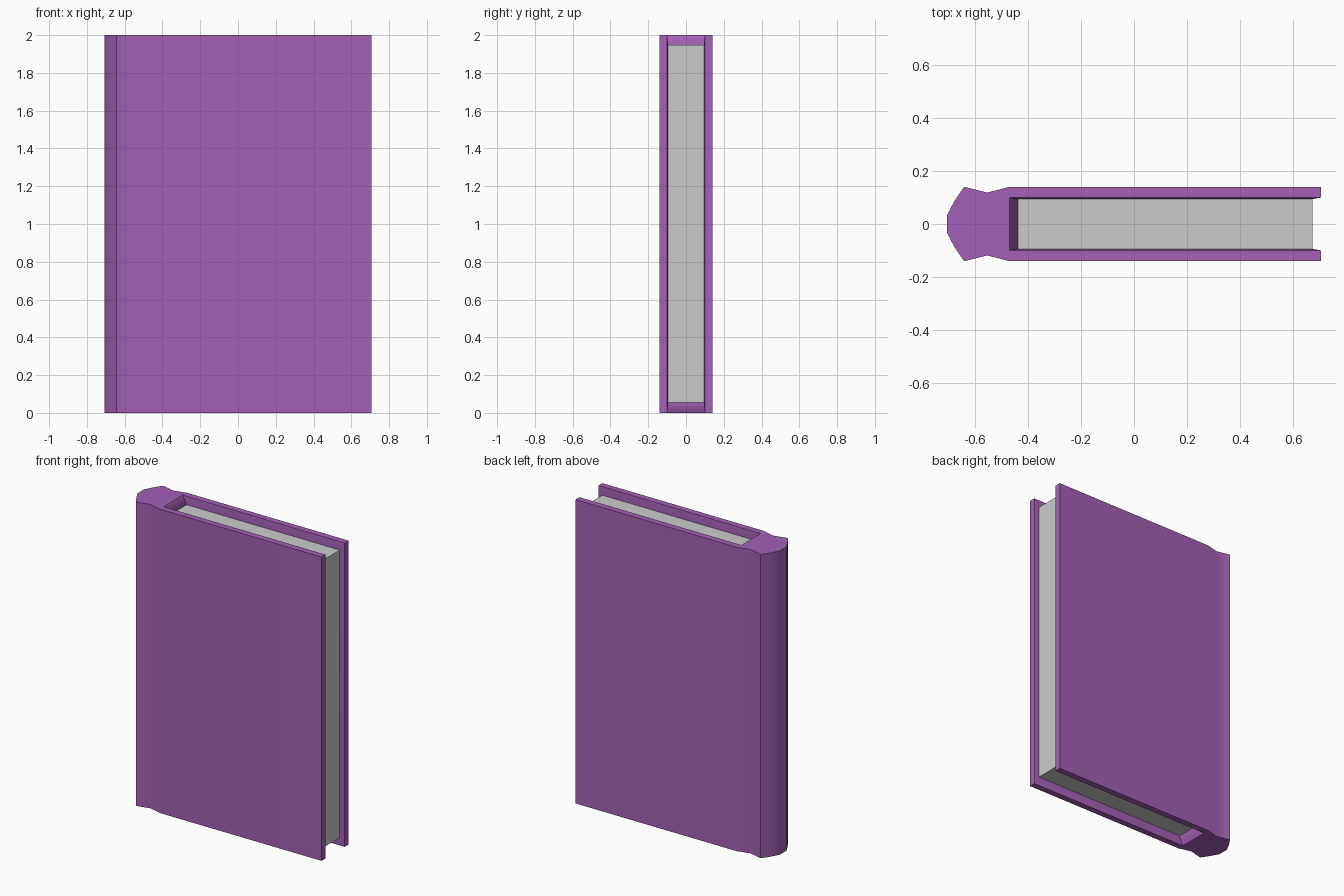
import bpy, bmesh

if "Cube" in bpy.data.objects:
    bpy.data.objects.remove(bpy.data.objects["Cube"])

H = 2.0
purple = bpy.data.materials.new("purple_cover")
purple.diffuse_color = (0.374, 0.119, 0.472, 1)
purple.use_nodes = True
purple.node_tree.nodes["Principled BSDF"].inputs["Base Color"].default_value = purple.diffuse_color


def make_object(name, bm, material=None):
    bmesh.ops.recalc_face_normals(bm, faces=bm.faces)
    mesh = bpy.data.meshes.new(name)
    bm.to_mesh(mesh)
    bm.free()
    obj = bpy.data.objects.new(name, mesh)
    bpy.context.collection.objects.link(obj)
    if material:
        mesh.materials.append(material)
    return obj


def mirrored(half):
    return half + [(x, -y) for x, y in reversed(half)]


# Page block limits
PX0, PX1, PY, PZ0, PZ1 = -0.44, 0.675, 0.094, 0.055, 1.947

# Cover cross-section: fore edge, board, hinge groove, rounded spine
outer = mirrored([(0.707, 0.141), (-0.47, 0.141), (-0.555, 0.119),
                  (-0.643, 0.141), (-0.679, 0.088), (-0.707, 0.035)])
# Inner rim of the boards and the edge where they meet the pages
rim = mirrored([(0.707, 0.1), (-0.472, 0.1)])
seat = mirrored([(PX1, PY), (PX0, PY)])

bm = bmesh.new()


def ring(points, z):
    return [bm.verts.new((x, y, z)) for x, y in points]


def strip(a, b):
    for i in range(len(a) - 1):
        bm.faces.new((a[i], a[i + 1], b[i + 1], b[i]))


out_lo, out_hi = ring(outer, 0), ring(outer, H)
rim_lo, rim_hi = ring(rim, 0), ring(rim, H)
seat_lo, seat_hi = ring(seat, PZ0), ring(seat, PZ1)

# Outside of the boards and spine, with the two C-shaped ends
strip(out_lo, out_hi)
for o, r in ((out_lo, rim_lo), (out_hi, rim_hi)):
    bm.faces.new(o + r[::-1])
# Bevelled recess down to the pages
strip(rim_lo, seat_lo)
strip(rim_hi, seat_hi)
# Fore edges of the boards and their inner lips
for i in (0, -1):
    bm.faces.new((out_lo[i], out_hi[i], rim_hi[i], rim_lo[i]))
    bm.faces.new((rim_lo[i], rim_hi[i], seat_hi[i], seat_lo[i]))
# Hidden seat behind the pages closes the shell
strip(seat_lo, seat_hi)
cover = make_object("cover", bm, purple)

# Smooth spine and hinge, with the boards kept flat
bpy.context.view_layer.objects.active = cover
cover.select_set(True)
bpy.ops.object.shade_smooth_by_angle(angle=0.6)
weighted = cover.modifiers.new("flat_boards", 'WEIGHTED_NORMAL')
weighted.keep_sharp = True

# Page block
bm = bmesh.new()
bmesh.ops.create_cube(bm, size=1)
for v in bm.verts:
    v.co = (PX1 if v.co.x > 0 else PX0,
            PY if v.co.y > 0 else -PY,
            PZ1 if v.co.z > 0 else PZ0)
make_object("pages", bm)
